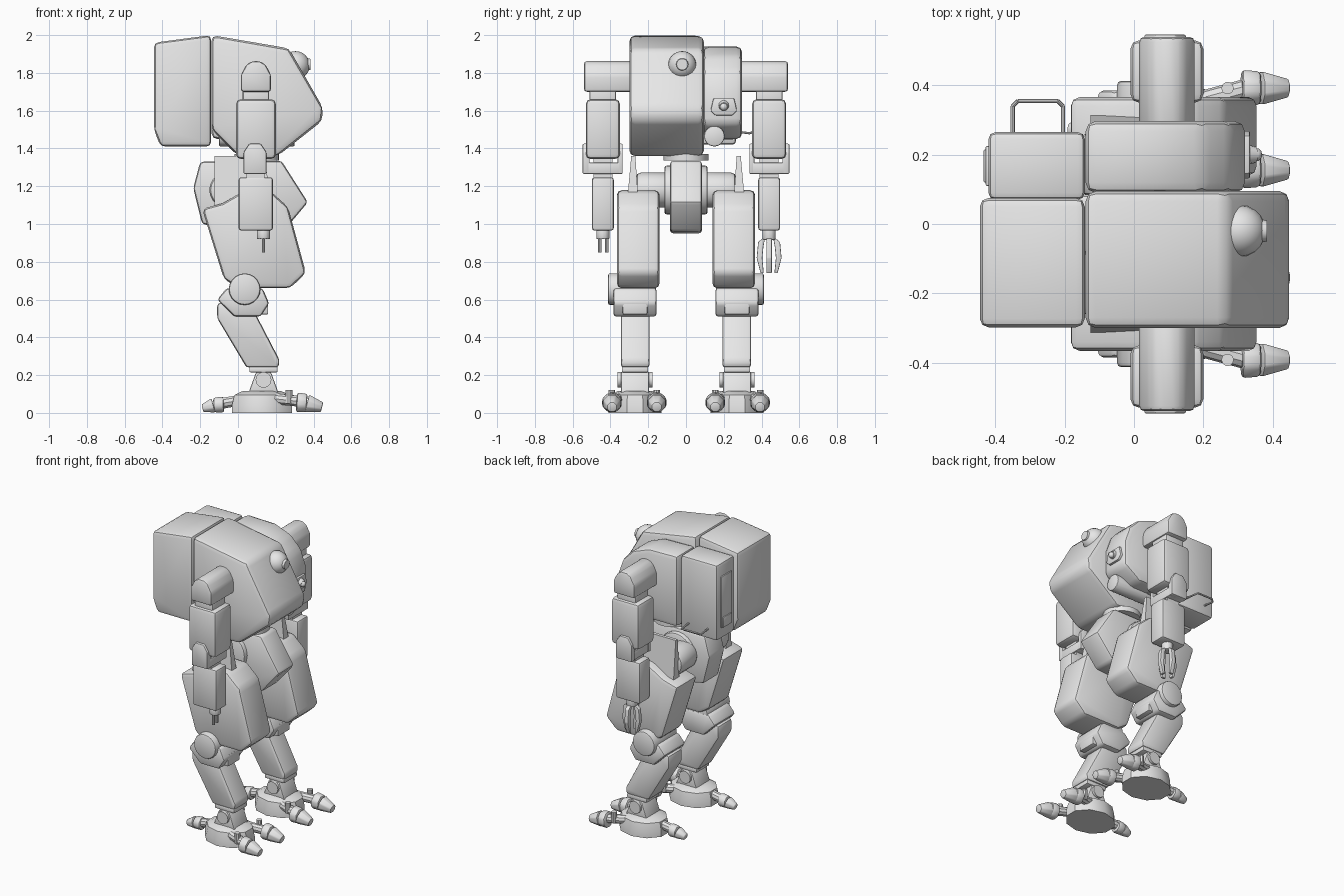
import bpy, bmesh, math
from mathutils import Vector

if "Cube" in bpy.data.objects:
    bpy.data.objects.remove(bpy.data.objects["Cube"])

grey = bpy.data.materials.new("light_grey")
grey.diffuse_color = (0.8, 0.8, 0.8, 1)
grey.use_nodes = True
grey.node_tree.nodes["Principled BSDF"].inputs["Base Color"].default_value = grey.diffuse_color


def finish(name, bm, bevel=0.0, angle=35, seg=2):
    bmesh.ops.recalc_face_normals(bm, faces=bm.faces)
    if bevel:
        edges = [e for e in bm.edges if e.calc_face_angle(0) > 0.35]
        bmesh.ops.bevel(bm, geom=edges, offset=bevel, segments=seg, profile=0.5,
                        affect='EDGES', clamp_overlap=True)
    me = bpy.data.meshes.new(name)
    bm.to_mesh(me)
    bm.free()
    me.materials.append(grey)
    ob = bpy.data.objects.new(name, me)
    bpy.context.collection.objects.link(ob)
    bpy.ops.object.select_all(action='DESELECT')
    ob.select_set(True)
    bpy.context.view_layer.objects.active = ob
    bpy.ops.object.shade_smooth_by_angle(angle=math.radians(angle))
    return ob


def loft(name, rings, bevel=0.0, angle=35):
    """Skin a list of equal-length rings and cap both ends."""
    bm = bmesh.new()
    vs = [[bm.verts.new(p) for p in r] for r in rings]
    n = len(vs[0])
    for a, b in zip(vs, vs[1:]):
        for i in range(n):
            bm.faces.new((a[i], a[(i + 1) % n], b[(i + 1) % n], b[i]))
    bm.faces.new(vs[0])
    bm.faces.new(vs[-1])
    return finish(name, bm, bevel, angle)


def prism(name, pts, y0, y1, bevel=0.0):
    """Side profile in x and z, extruded along y."""
    return loft(name, [[(x, y, z) for x, z in pts] for y in (y0, y1)], bevel)


def box(name, x, y, z, bevel=0.0):
    return prism(name, [(x[0], z[0]), (x[1], z[0]), (x[1], z[1]), (x[0], z[1])],
                 min(y), max(y), bevel)


def rod(name, a, b, r, r2=None, sides=20, bevel=0.0, turn=0.0):
    """Cylinder or cone between two points."""
    a, b = Vector(a), Vector(b)
    q = (b - a).to_track_quat('Z', 'Y')
    rings = []
    for c, rad in ((a, r), (b, r if r2 is None else r2)):
        rings.append([c + q @ Vector((rad * math.cos(turn + i * math.tau / sides),
                                      rad * math.sin(turn + i * math.tau / sides), 0))
                      for i in range(sides)])
    return loft(name, rings, bevel)


def ball(name, c, r, u=20, v=12):
    bm = bmesh.new()
    bmesh.ops.create_uvsphere(bm, u_segments=u, v_segments=v, radius=1)
    for p in bm.verts:
        p.co = Vector(c) + Vector([p.co[i] * r[i] for i in range(3)])
    return finish(name, bm)


# Main hull and its backpack
prism("main_hull", [(-.14, 2.0), (.27, 1.93), (.45, 1.615), (.445, 1.545), (.21, 1.36),
                    (0, 1.36), (-.14, 1.5)], -.30, .095, .03)
prism("back_pack", [(-.445, 1.96), (-.142, 2.0), (-.142, 1.41), (-.41, 1.41), (-.445, 1.5)],
      -.298, .075, .025)
box("side_pack", (-.42, -.142), (.07, .265), (1.42, 1.94), .02)
box("pack_panel", (-.428, -.41), (.11, .225), (1.5, 1.85), .004)
box("pack_frame", (-.434, -.41), (.12, .215), (1.5, 1.57), .004)

# Rear handle loop
loop = [(-.35, .26, 1.49), (-.35, .34, 1.48), (-.335, .355, 1.49),
        (-.22, .355, 1.49), (-.205, .34, 1.48), (-.205, .26, 1.49)]
for i, (a, b) in enumerate(zip(loop, loop[1:])):
    rod(f"handle_{i}", a, b, .006, sides=8)

# Side pod with sensor, lamp and barrel
prism("side_pod", [(-.14, 1.94), (.08, 1.935), (.2, 1.89), (.28, 1.81), (.32, 1.7),
                   (.32, 1.53), (.2, 1.45), (-.14, 1.45)], .09, .297, .03)
hexa = [(.13, 1.60), (.155, 1.575), (.245, 1.575), (.27, 1.60), (.255, 1.665), (.145, 1.665)]
loft("sensor_frame", [[(x, y, z) for y, z in hexa] for x in (.30, .335)], .006)
rod("sensor_tube", (.32, .2, 1.63), (.35, .2, 1.62), .03, .024, 12)
ball("sensor_lens", (.35, .2, 1.62), (.02, .02, .02), 12, 8)
rod("under_barrel", (-.1, .15, 1.465), (.3, .15, 1.465), .055, sides=16, bevel=.008)
rod("barrel_bracket", (.05, .12, 1.49), (.05, .25, 1.49), .045, sides=10)
ball("dome_light", (.305, -.02, 1.84), (.075, .075, .075))
rod("dome_lens", (.36, -.02, 1.845), (.384, -.02, 1.845), .035, .03, 14)

# Pelvis and waist
rod("waist_disc", (.1, 0, 1.335), (.1, 0, 1.37), .118, sides=24)
prism("pelvis", [(-.2, 1.33), (.23, 1.335), (.37, 1.115), (.24, .96), (.08, .95), (-.19, 1.0),
                 (-.237, 1.19)], -.085, .085, .018)
rod("pelvis_hub", (.0, -.115, 1.18), (.0, .115, 1.18), .13, sides=20, bevel=.015)

for s, side in ((-1, "right"), (1, "left")):
    # Shoulder, upper arm, elbow and forearm
    prism(side + "_shoulder", [(.015, 1.70), (.015, 1.79), (.045, 1.845), (.075, 1.862),
                               (.115, 1.862), (.145, 1.845), (.175, 1.79), (.175, 1.70)],
          *sorted((s * .28, s * .54)), .015)
    box(side + "_shoulder_neck", (.025, .165), (s * .37, s * .51), (1.62, 1.72), .01)
    box(side + "_upper_arm", (-.01, .20), (s * .35, s * .53), (1.345, 1.66), .024)
    for y0, y1 in ((.335, .362), (.51, .547)):
        prism(side + "_elbow_plate", [(.03, 1.265), (.03, 1.38), (.06, 1.425), (.12, 1.425),
                                      (.15, 1.38), (.15, 1.265)], *sorted((s * y0, s * y1)), .006)
    box(side + "_elbow_bar", (.035, .15), (s * .34, s * .54), (1.265, 1.325), .006)
    box(side + "_elbow_post", (.045, .14), (s * .39, s * .49), (1.22, 1.37))
    box(side + "_forearm", (.003, .185), (s * .382, s * .498), (.965, 1.247), .014)

    # Hip: axle and sloped guard
    rod(side + "_hip_axle", (-.06, s * .08, 1.18), (-.06, s * .265, 1.18), .092, bevel=.025)
    g = [(-.125, 1.08), (.18, 1.08), (.14, 1.36), (-.125, 1.36)]
    loft(side + "_hip_guard", [[(x, s * (.315 if z < 1.2 else .29), z) for x, z in g],
                               [(x, s * (.25 if z < 1.2 else .268), z) for x, z in g]])

    # Thigh and knee
    prism(side + "_thigh", [(-.19, 1.08), (-.08, 1.11), (.04, 1.18), (.17, 1.175), (.265, 1.09),
                            (.36, .74), (.275, .66), (.0, .66), (-.075, .71)],
          *sorted((s * .14, s * .366)), .026)
    rod(side + "_knee_axle", (.035, s * .16, .655), (.035, s * .413, .655), .084, bevel=.012)
    prism(side + "_knee_housing", [(-.11, .60), (-.06, .66), (.13, .66), (.165, .58), (.12, .51),
                                   (-.02, .51)], *sorted((s * .155, s * .385)), .016)
    box(side + "_knee_block", (.06, .16), (s * .205, s * .335), (.52, .60), .008)

    # Shin and ankle
    prism(side + "_shin", [(-.11, .58), (-.11, .50), (.045, .24), (.215, .24), (.22, .28),
                           (.085, .54), (.0, .6)], *sorted((s * .192, s * .345)), .016)
    box(side + "_ankle_plate", (.06, .21), (s * .20, s * .34), (.215, .245), .006)
    rod(side + "_ankle_pin", (.135, s * .178, .175), (.135, s * .362, .175), .042, sides=14)
    prism(side + "_ankle", [(.05, .09), (.095, .215), (.175, .215), (.22, .09)],
          *sorted((s * .195, s * .345)), .008)

    # Foot: low ten-sided cone
    foot = []
    for z, k in ((0, 1), (.04, 1), (.095, .92), (.115, .65)):
        foot.append([(.127 + .167 * k * math.cos(i * math.tau / 10 + .314),
                      s * .27 + .14 * k * math.sin(i * math.tau / 10 + .314), z)
                     for i in range(10)])
    loft(side + "_foot", foot)

    # Toes: link, knuckle, pin and tapered tip
    for dx, hx, hy in ((1, .335, .392), (1, .335, .155), (-1, -.10, .27)):
        y, k = s * hy, 1 if dx > 0 else .8
        rod(side + "_toe_link", (.13 + dx * .07, s * .27 + (y - s * .27) * .7, .075),
            (hx, y, .06 * k), .03, sides=10)
        rod(side + "_toe_knuckle", (hx - dx * .025, y, .056 * k), (hx + dx * .03, y, .052 * k),
            .057 * k, .052 * k, 8, .012, math.pi / 8)
        rod(side + "_toe_tip", (hx + dx * .03, y, .05 * k), (hx + dx * .11 * k, y, .03 * k),
            .052 * k, .028 * k, 8, .006, math.pi / 8)
        if dx > 0:
            rod(side + "_toe_pin", (.27, y, .05), (.27, y, .122), .018, sides=10)

# Right hand: two prongs
rod("right_wrist", (.135, -.44, .97), (.135, -.44, .92), .036, sides=12, bevel=.006)
for y in (-.457, -.42):
    rod("right_prong", (.135, y, .93), (.135, y, .85), .0085, sides=8)

# Left hand: claw of curved fingers
rod("left_wrist", (.1, .44, .98), (.1, .44, .915), .036, sides=12, bevel=.006)
for i in range(4):
    a = i * math.tau / 4
    c, n = math.cos(a), math.sin(a)
    pts = [(.02, .935), (.058, .905), (.066, .82), (.045, .74), (.028, .74), (.036, .82), (.03, .88)]
    loft("left_claw_finger", [[(.1 + r * n - w * c, .44 + r * c + w * n, z) for r, z in pts]
                              for w in (-.014, .014)], .004)
